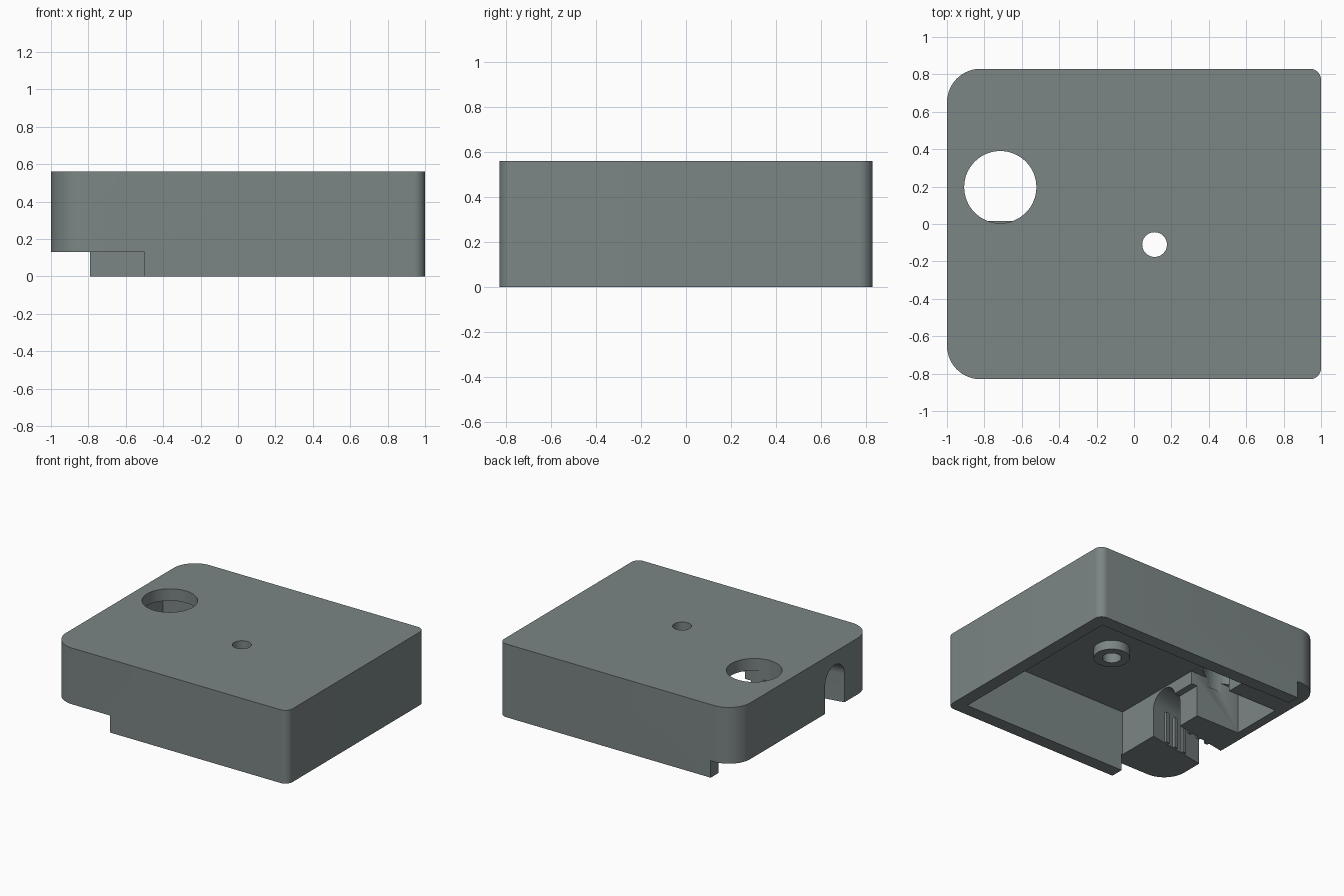
import bpy, bmesh, math
from mathutils import Matrix

if "Cube" in bpy.data.objects:
    bpy.data.objects.remove(bpy.data.objects["Cube"])

grey = bpy.data.materials.new("slate_grey")
grey.diffuse_color = (0.20, 0.235, 0.235, 1)
grey.use_nodes = True
grey.node_tree.nodes["Principled BSDF"].inputs["Base Color"].default_value = grey.diffuse_color


def prism(name, pts, z0, z1, matrix=None):
    """Extrude a 2D outline from z0 to z1."""
    bm = bmesh.new()
    low = [bm.verts.new((x, y, z0)) for x, y in pts]
    face = bm.faces.new(low)
    ext = bmesh.ops.extrude_face_region(bm, geom=[face])["geom"]
    for v in ext:
        if isinstance(v, bmesh.types.BMVert):
            v.co.z = z1
    if matrix:
        bm.transform(matrix)
    bmesh.ops.recalc_face_normals(bm, faces=bm.faces)
    mesh = bpy.data.meshes.new(name)
    bm.to_mesh(mesh)
    bm.free()
    mesh.materials.append(grey)
    ob = bpy.data.objects.new(name, mesh)
    bpy.context.collection.objects.link(ob)
    return ob


def arc(cx, cy, r, a0, a1, n):
    return [(cx + r * math.cos(math.radians(a0 + (a1 - a0) * i / n)),
             cy + r * math.sin(math.radians(a0 + (a1 - a0) * i / n))) for i in range(n + 1)]


def circle(cx, cy, r, n=64):
    return arc(cx, cy, r, 0, 360, n)[:-1]


def box(name, x0, x1, y0, y1, z0, z1):
    return prism(name, [(x0, y0), (x1, y0), (x1, y1), (x0, y1)], z0, z1)


def cut(target, cutter):
    """Subtract a cutter and throw it away."""
    mod = target.modifiers.new("cut", "BOOLEAN")
    mod.operation = "DIFFERENCE"
    mod.solver = "EXACT"
    mod.object = cutter
    bpy.context.view_layer.objects.active = target
    bpy.ops.object.modifier_apply(modifier=mod.name)
    bpy.data.objects.remove(cutter, do_unlink=True)


def smooth(ob):
    bpy.ops.object.select_all(action="DESELECT")
    ob.select_set(True)
    bpy.context.view_layer.objects.active = ob
    bpy.ops.object.shade_smooth_by_angle(angle=math.radians(30))


W, D, H = 1.0, 0.83, 0.56      # half width, half depth, height
CEIL, STEP = 0.47, 0.13        # inside ceiling, raised underside
BIG, SMALL = 0.18, 0.06        # corner radii

# Outer cover with large left and small right corners
outline = (arc(W - SMALL, D - SMALL, SMALL, 0, 90, 10)
           + arc(-W + BIG, D - BIG, BIG, 90, 180, 20)
           + arc(-W + BIG, -D + BIG, BIG, 180, 270, 20)
           + arc(W - SMALL, -D + SMALL, SMALL, 270, 360, 10))
cover = prism("cover", outline, 0, H)

# Main hollow, open underneath
cut(cover, box("hollow_cutter", -0.51, 0.90, -0.73, 0.73, -0.1, CEIL))
# Raised underside on the left, leaving a tab on the back wall
cut(cover, prism("step_cutter", [(-1.2, -1), (-0.50, -1), (-0.50, 0.735),
                                 (-0.79, 0.735), (-0.79, 1), (-1.2, 1)], -0.1, STEP))
# Pocket below the large hole
cut(cover, box("pocket_cutter", -0.93, -0.45, 0.015, 0.42, -0.1, CEIL - 0.001))
# Shallow recess beside the cable slot
cut(cover, box("recess_cutter", -0.56, -0.45, -0.25, 0.10, -0.1, 0.37))

# Arched cable slot running slightly askew through the left block
slot_y, angle, r = -0.325, math.atan2(0.09, 0.49), 0.115
arch = arc(0, 0.345, r, 0, 180, 24) + [(-r, -0.1), (r, -0.1)]
stand = Matrix(((0, 0, 1, 0), (1, 0, 0, 0), (0, 1, 0, 0), (0, 0, 0, 1)))
place = Matrix.Translation((-0.755, slot_y, 0)) @ Matrix.Rotation(angle, 4, "Z")
cut(cover, prism("slot_cutter", arch, -0.4, 0.33, place @ stand))

# Holes in the top
cut(cover, prism("large_hole_cutter", circle(-0.715, 0.197, 0.193), 0.4, 0.7))
cut(cover, prism("small_hole_cutter", circle(0.11, -0.11, 0.066, 48), 0.3, 0.7))
smooth(cover)

# Screw boss around the small hole
boss = prism("screw_boss", circle(0.11, -0.11, 0.126, 48), 0.40, CEIL + 0.001)
cut(boss, prism("boss_hole_cutter", circle(0.11, -0.11, 0.066, 48), 0.3, 0.7))
smooth(boss)

# Cable grip ribs on both slot walls
for side in (-1, 1):
    for i in range(3):
        x = -0.10 + 0.09 * i
        a, b = side * (r + 0.01), side * (r - 0.022)
        prism("cable_rib", [(x, a), (x + 0.03, a), (x + 0.03, b), (x, b)], STEP, 0.37, place)
